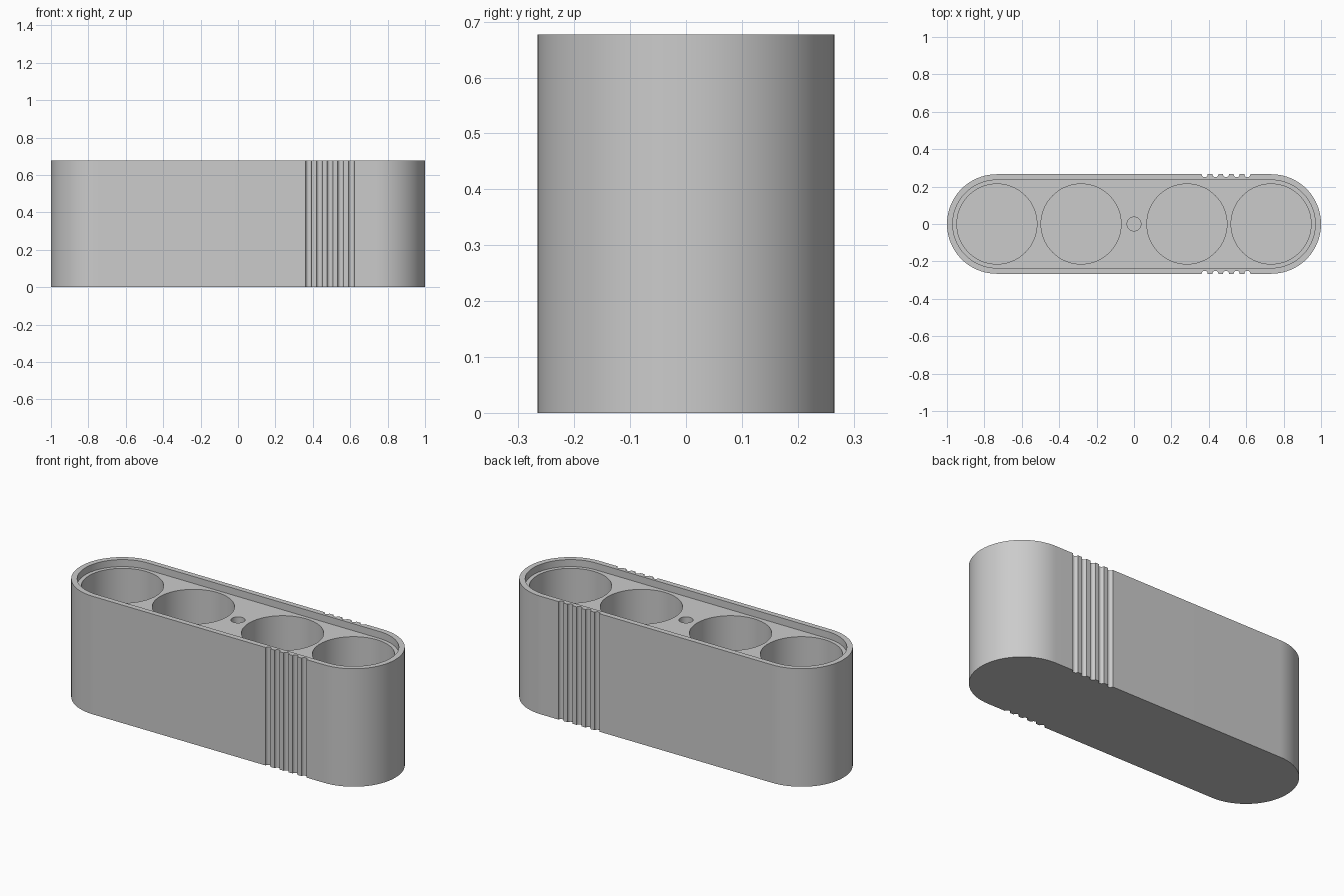
import bpy, bmesh
from math import pi, sin, cos, radians

cube = bpy.data.objects.get("Cube")
if cube:
    bpy.data.objects.remove(cube, do_unlink=True)

HEIGHT, RADIUS, HALF = 0.677, 0.266, 0.734   # HALF = centre of the rounded ends
LIP, RECESS, FLOOR = 0.031, 0.04, 0.05
GROOVES = [0.378 + 0.057 * i for i in range(5)]
GROOVE_R = 0.016

grey = bpy.data.materials.new("light grey plastic")
grey.use_nodes = True
grey.diffuse_color = (0.6, 0.6, 0.6, 1)
grey.node_tree.nodes["Principled BSDF"].inputs["Base Color"].default_value = (0.6, 0.6, 0.6, 1)


def arc(cx, cy, r, start, end, steps):
    return [(cx + r * cos(start + (end - start) * i / steps),
             cy + r * sin(start + (end - start) * i / steps)) for i in range(steps + 1)]


def prism(name, outline, z0, z1):
    """Extrude a closed counter-clockwise outline between two heights."""
    bm = bmesh.new()
    base = bm.faces.new([bm.verts.new((x, y, z0)) for x, y in outline])
    top = bmesh.ops.extrude_face_region(bm, geom=[base])["geom"]
    bmesh.ops.translate(bm, vec=(0, 0, z1 - z0),
                        verts=[v for v in top if isinstance(v, bmesh.types.BMVert)])
    bmesh.ops.recalc_face_normals(bm, faces=bm.faces)
    mesh = bpy.data.meshes.new(name)
    bm.to_mesh(mesh)
    bm.free()
    mesh.materials.append(grey)
    obj = bpy.data.objects.new(name, mesh)
    bpy.context.collection.objects.link(obj)
    return obj


def stadium(r, grooves=()):
    """Rounded slot outline, with half-round grooves on both long sides."""
    pts = arc(-HALF, 0, r, pi / 2, 3 * pi / 2, 48)
    for x in grooves:
        pts += arc(x, -r, GROOVE_R, pi, 0, 10)
    pts += arc(HALF, 0, r, -pi / 2, pi / 2, 48)
    for x in reversed(grooves):
        pts += arc(x, r, GROOVE_R, 0, -pi, 10)
    return pts


def cut(obj, cutter):
    cutter.hide_render = True
    mod = obj.modifiers.new("cut", 'BOOLEAN')
    mod.operation, mod.solver, mod.object = 'DIFFERENCE', 'EXACT', cutter
    bpy.context.view_layer.objects.active = obj
    bpy.ops.object.modifier_apply(modifier=mod.name)
    bpy.data.objects.remove(cutter, do_unlink=True)


# Grooved outer body
body = prism("holder_body", stadium(RADIUS, GROOVES), 0, HEIGHT)

# Shallow recess inside the rim
cut(body, prism("recess_cutter", stadium(RADIUS - LIP), HEIGHT - RECESS, HEIGHT + 0.1))

# Four round wells and the small centre hole
wells = [(x, 0.214, 72) for x in (-0.733, -0.283, 0.283, 0.733)] + [(0, 0.037, 32)]
for x, r, steps in wells:
    circle = arc(x, 0, r, 0, 2 * pi, steps)[:-1]
    cut(body, prism("well_cutter", circle, FLOOR, HEIGHT + 0.2))

# Smooth curved walls, crisp rims
bpy.ops.object.select_all(action='DESELECT')
body.select_set(True)
bpy.context.view_layer.objects.active = body
bpy.ops.object.shade_smooth_by_angle(angle=radians(30))
